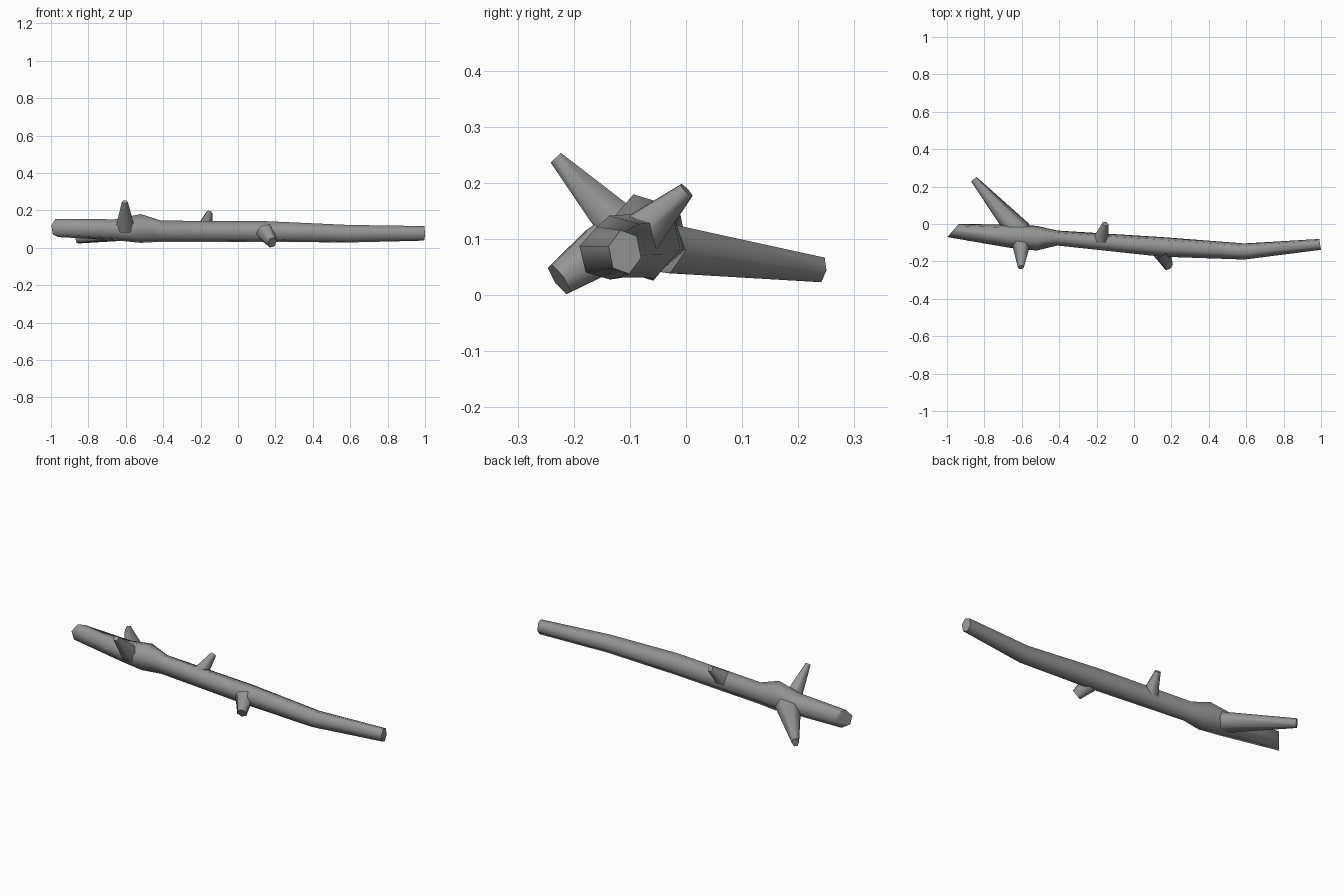
import bpy, bmesh
from math import cos, sin, tau, radians
from mathutils import Vector

if "Cube" in bpy.data.objects:
    bpy.data.objects.remove(bpy.data.objects["Cube"])

bark = bpy.data.materials.new("dark_grey_bark")
bark.diffuse_color = (0.3, 0.3, 0.3, 1)
bark.use_nodes = True
bark.node_tree.nodes["Principled BSDF"].inputs["Base Color"].default_value = bark.diffuse_color


def skin(name, rings, cap_start=True):
    """Loft six-sided rings into one limb."""
    bm = bmesh.new()
    loops = [[bm.verts.new(p) for p in ring] for ring in rings]
    for a, b in zip(loops, loops[1:]):
        for i in range(6):
            j = (i + 1) % 6
            bm.faces.new((a[i], a[j], b[j], b[i]))
    if cap_start:
        bm.faces.new(loops[0][::-1])
    bm.faces.new(loops[-1])
    bmesh.ops.recalc_face_normals(bm, faces=bm.faces)
    me = bpy.data.meshes.new(name)
    bm.to_mesh(me)
    bm.free()
    me.materials.append(bark)
    ob = bpy.data.objects.new(name, me)
    bpy.context.collection.objects.link(ob)
    bpy.ops.object.select_all(action='DESELECT')
    ob.select_set(True)
    bpy.context.view_layer.objects.active = ob
    bpy.ops.object.shade_smooth_by_angle(angle=radians(75))
    return ob


def trunk_ring(x, y0, y1, z0, z1, shear=0.0):
    """Slightly rolled hexagon filling a y/z box, optionally slanted in x."""
    ring = []
    for i in range(6):
        a = tau * i / 6 - radians(15)
        dy = cos(a) / 0.966 * (y1 - y0) / 2
        dz = sin(a) / 0.966 * (z1 - z0) / 2
        ring.append((x + shear * dy, (y0 + y1) / 2 + dy, (z0 + z1) / 2 + dz))
    return ring


def branch(name, base, tip, side, r0, r1):
    """Tapered twig; r0 and r1 are (along side, across) radii."""
    base, tip = Vector(base), Vector(tip)
    d = (tip - base).normalized()
    side = Vector(side)
    u = (side - d * side.dot(d)).normalized()
    v = d.cross(u)
    rings = [[c + u * (r[0] * cos(tau * i / 6)) + v * (r[1] * sin(tau * i / 6) / 0.9)
              for i in range(6)] for c, r in ((base, r0), (tip, r1))]
    return skin(name, rings, cap_start=False)


# main stem, with a knot near the left end and a slanted break
skin("stem", [
    trunk_ring(-0.968, -0.07, 0.0, 0.057, 0.155, 0.85),
    trunk_ring(-0.66, -0.128, -0.003, 0.04, 0.152),
    trunk_ring(-0.52, -0.142, -0.01, 0.026, 0.18),
    trunk_ring(-0.41, -0.115, -0.035, 0.032, 0.145),
    trunk_ring(0.15, -0.175, -0.07, 0.032, 0.142),
    trunk_ring(0.59, -0.19, -0.104, 0.028, 0.122),
    trunk_ring(0.995, -0.138, -0.08, 0.038, 0.116, -0.15),
])

# side twigs
branch("long_back_twig", (-0.61, -0.045, 0.085), (-0.855, 0.238, 0.046),
       (1, 0, 0), (0.068, 0.045), (0.019, 0.023))
branch("upper_front_twig", (-0.603, -0.105, 0.11), (-0.605, -0.232, 0.245),
       (1, 0, 0), (0.05, 0.044), (0.016, 0.013))
branch("upper_back_stub", (-0.178, -0.085, 0.105), (-0.154, 0.001, 0.187),
       (1, 0, 0), (0.045, 0.042), (0.017, 0.015))
branch("lower_front_stub", (0.145, -0.145, 0.085), (0.183, -0.226, 0.028),
       (1, 0, 0), (0.052, 0.046), (0.026, 0.03))
